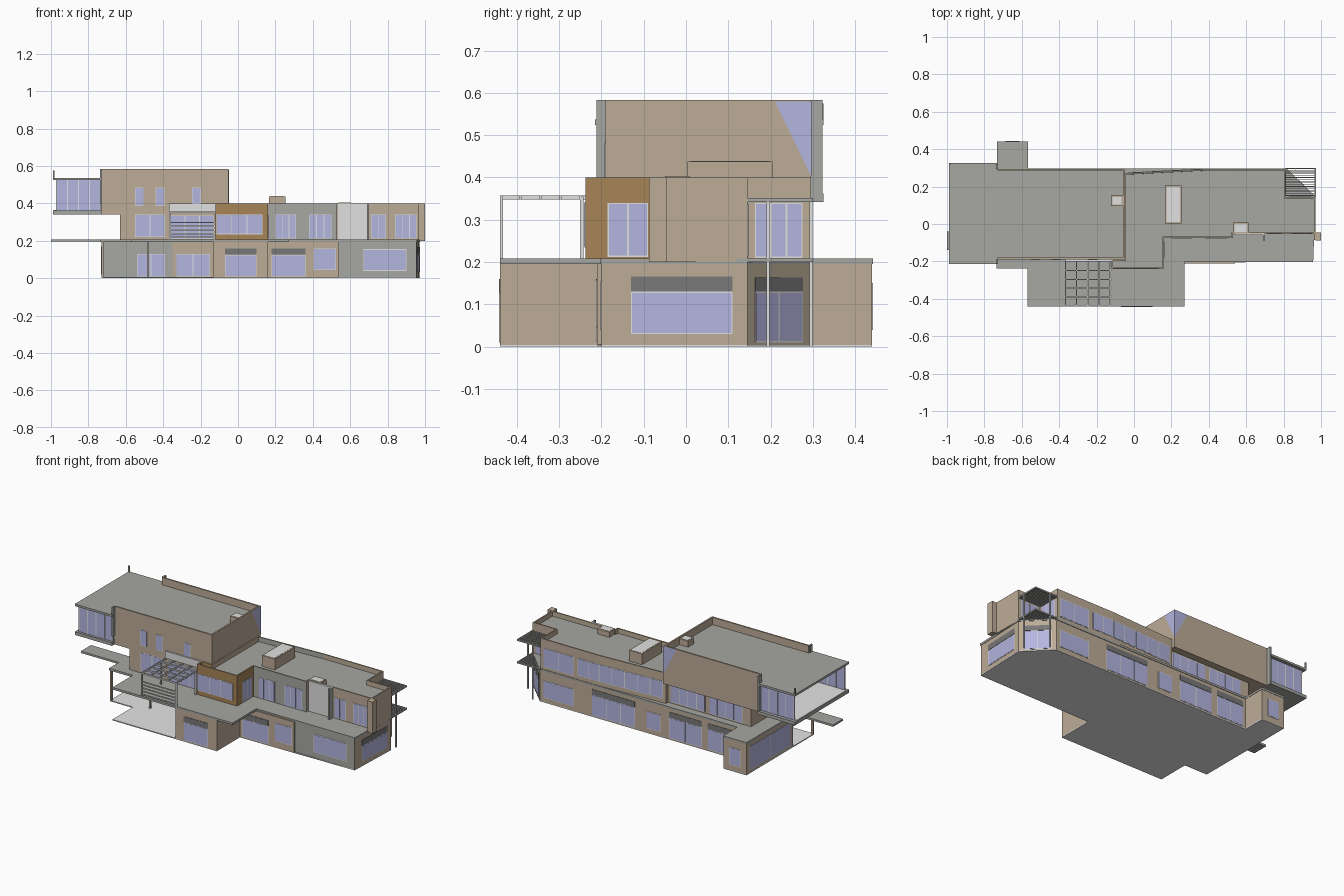
import bpy, bmesh
from mathutils import Vector

if "Cube" in bpy.data.objects:
    bpy.data.objects.remove(bpy.data.objects["Cube"])

COL = {"beige_render": (.505, .412, .307), "roof_grey": (.385, .39, .365), "light_panel": (.75, .75, .75),
       "pale_white": (.78, .78, .78), "window_glass": (.455, .465, .74), "brown_wood": (.385, .23, .095),
       "dark_header": (.19, .19, .19)}
MATS = []
for n, c in COL.items():
    m = bpy.data.materials.new(n)
    m.diffuse_color = (*c, 1)
    m.use_nodes = True
    m.node_tree.nodes["Principled BSDF"].inputs["Base Color"].default_value = m.diffuse_color
    MATS.append(m)
BEIGE, GREY, LIGHT, WHITE, GLASS, BROWN, DARK = range(7)


def rect(x0, x1, y0, y1):
    return [(x0, y0), (x1, y0), (x1, y1), (x0, y1)]


def make(name, prisms, rule=None, parapet=None):
    """One object from vertical prisms (outline, z0, z1, material); optional sunken roof and colour rule."""
    bm = bmesh.new()
    for pts, z0, z1, mi in prisms:
        face = bm.faces.new([bm.verts.new((x, y, z0)) for x, y in pts])
        ext = bmesh.ops.extrude_face_region(bm, geom=[face])["geom"]
        bmesh.ops.translate(bm, vec=(0, 0, z1 - z0), verts=[g for g in ext if isinstance(g, bmesh.types.BMVert)])
        for f in bm.faces:
            if f.tag is False:
                f.material_index, f.tag = mi, True
    bmesh.ops.recalc_face_normals(bm, faces=bm.faces[:])
    if parapet:
        top = max(bm.faces, key=lambda f: f.calc_center_median().z)
        bmesh.ops.inset_region(bm, faces=[top], thickness=parapet[0], use_even_offset=True)
        bmesh.ops.inset_region(bm, faces=[top], thickness=.0005, depth=-parapet[1], use_even_offset=True)
        top.material_index = GREY
    if rule:
        bm.normal_update()
        for f in bm.faces:
            r = rule(f.calc_center_median(), f.normal)
            if r is not None:
                f.material_index = r
    me = bpy.data.meshes.new(name)
    bm.to_mesh(me)
    bm.free()
    for m in MATS:
        me.materials.append(m)
    ob = bpy.data.objects.new(name, me)
    bpy.context.collection.objects.link(ob)
    return ob


def plate(p0, p1, t):
    """Thin strip outline on the outer (right-hand) side of the wall line p0 -> p1."""
    a, b = Vector(p0), Vector(p1)
    d = (b - a).normalized()
    n = Vector((d.y, -d.x)) * t
    return [tuple(a), tuple(b), tuple(b + n), tuple(a + n)]


def window(name, p0, p1, z0, z1, panes=2, header=0):
    a, b = Vector(p0), Vector(p1)
    w = (b - a).length
    parts = [(plate(a, b, .0015), z0, z1, LIGHT)]
    g = .0025 / w
    for i in range(panes):
        s, e = a.lerp(b, i / panes + g), a.lerp(b, (i + 1) / panes - g)
        parts.append((plate(s, e, .0025), z0 + .003, z1 - .003, GLASS))
    if header:
        parts.append((plate(a, b, .0025), z1 + .001, z1 + header, DARK))
    make(name, parts)


def front(name, x0, x1, y, z0, z1, panes=2, header=0):
    window(name, (x0, y), (x1, y), z0, z1, panes, header)


def back(name, x0, x1, y, z0, z1, panes=2, header=0):
    window(name, (x1, y), (x0, y), z0, z1, panes, header)


# ---- ground floor, with an open carport at the front left
ground = [(-.73, -.02), (-.13, -.02), (-.13, -.44), (.16, -.44), (.16, -.21), (.54, -.21),
          (.54, -.2), (.955, -.2), (.968, .145), (.815, .295), (-.57, .295), (-.57, .44), (-.73, .44)]


def ground_rule(c, n):
    if n.y < -.9 and c.x > .6:
        return GREY


make("ground_floor_walls", [(ground, .004, .198, BEIGE)], ground_rule)
make("carport_stone_cladding", [(plate((-.73, -.02), (-.35, -.02), .004), .006, .196, GREY)])
make("carport_posts", [(rect(-.73, -.718, -.235, -.223), .005, .196, BEIGE),
                       (rect(-.485, -.475, -.195, -.185), .005, .196, BEIGE)])
make("floor_plate", [([(-.73, -.235), (-.57, -.235), (-.57, -.44), (.16, -.44), (.16, -.21), (.955, -.2), (.968, .145),
                       (.815, .295), (-.57, .295), (-.57, .44), (-.73, .44)], 0, .006, WHITE)])
make("terrace_slab", [([(-.735, -.238), (-.57, -.238), (-.57, -.44), (.27, -.44), (.27, -.203), (.958, -.203),
                        (.971, .145), (.815, .298), (-.568, .298), (-.568, .442), (-.732, .442)], .195, .208, GREY)])
make("side_balcony_slab", [(rect(-1, -.6, -.14, -.04), .196, .208, GREY)])

front("carport_window_left", -.54, -.39, -.024, .01, .13, 2)
front("carport_window_right", -.33, -.15, -.02, .01, .13, 2)
front("front_room_window", -.07, .1, -.44, .01, .125, 1, .035)
front("front_door_window", .18, .36, -.21, .01, .125, 1, .035)
front("front_square_window", .405, .525, -.21, .045, .16, 1)
front("front_wide_window", .67, .9, -.2, .04, .155, 1)
window("right_wide_window", (.958, -.13), (.967, .11), .03, .13, 1, .036)
window("porch_door", (.95, .163), (.835, .275), .01, .13, 2, .033)
window("left_large_window", (-.73, .41), (-.73, 0), .02, .17, 2)
back("back_box_window", -.69, -.61, .44, .04, .15, 1)
for i, (x0, x1, z0, k, h) in enumerate([(.58, .79, .03, 1, 0), (.15, .45, .01, 3, .035), (-.03, .07, .03, 1, 0),
                                        (-.32, -.09, .01, 2, .035), (-.55, -.36, .01, 2, .035)]):
    back(f"back_ground_window_{i}", x0, x1, .295, z0, .14, k, h)

# ---- first floor, right wing with sunken roof
upper = [(-.12, -.238), (.16, -.238), (.16, -.075), (.53, -.075), (.53, -.05), (.97, -.05), (.97, .145), (.81, .145),
         (.81, .295), (.4, .295), (-.05, .272), (-.05, -.19), (-.12, -.19)]


def upper_rule(c, n):
    if abs(n.z) > .5:
        return None
    if c.y < -.12 and c.x < .17:
        return BROWN
    if n.y < -.9 and .17 < c.x < .53:
        return GREY


make("right_wing_walls", [(upper, .2, .4, BEIGE)], upper_rule, (.008, .03))
make("light_wall_panel", [(rect(.535, .7, -.058, -.05), .208, .4, LIGHT)])
make("terrace_fins", [(rect(.69, .7, -.087, -.05), .208, .4, GREY), (rect(.963, .973, -.085, -.05), .208, .4, BEIGE)])
make("corner_flue", [(rect(.97, 1, -.087, -.045), .2, .4, BEIGE)])
front("wood_box_window", -.115, .13, -.238, .235, .342, 3)
window("wood_box_side_window", (.16, -.185), (.16, -.09), .212, .34, 2)
front("terrace_window_left", .2, .31, -.075, .212, .34, 3)
front("terrace_window_right", .38, .5, -.075, .212, .34, 3)
front("terrace_window_east_a", .71, .79, -.05, .212, .34, 2)
front("terrace_window_east_b", .84, .955, -.05, .212, .34, 3)
window("corner_balcony_window", (.81, .163), (.81, .275), .21, .34, 3)
window("corner_balcony_side_window", (.95, .145), (.83, .145), .21, .34, 2)
back("back_upper_window_east", .58, .79, .295, .225, .345, 2)
# the back wall of this wing is slightly skewed near the top storey
window("back_upper_strip_window_a", (.55, .295), (.4, .295), .235, .345, 2)
window("back_upper_strip_window_b", (.4, .295), (-.03, .273), .235, .345, 5)

# ---- first floor, left wing under the top storey
make("left_wing_walls", [(rect(-.63, -.05, -.185, .25), .2, .345, BEIGE)])
front("left_wing_window", -.55, -.39, -.185, .22, .34, 2)
front("pergola_window", -.36, -.13, -.185, .21, .335, 3)
make("light_fascia", [(rect(-.37, -.12, -.2, -.19), .355, .4, LIGHT)])
back("back_left_wing_window_a", -.31, -.07, .25, .215, .335, 4)
back("back_left_wing_window_b", -.57, -.34, .25, .215, .335, 4)

# ---- top storey
make("top_storey_walls", [(rect(-.73, -.05, -.19, .295), .342, .53, BEIGE)])
make("top_parapets", [(rect(-.73, -.05, -.19, -.18), .53, .583, BEIGE), (rect(-.73, -.05, .285, .295), .53, .583, BEIGE),
                      (rect(-.06, -.05, -.18, .285), .53, .583, BEIGE)])
make("top_roof_slab", [([(-.99, -.215), (-.73, -.215), (-.73, -.18), (-.06, -.18), (-.06, .285), (-.73, .285),
                         (-.73, .325), (-.99, .325)], .524, .537, GREY)])
make("top_end_fins", [(rect(-.737, -.727, -.212, -.19), .4, .583, GREY), (rect(-.737, -.727, .295, .322), .342, .583, GREY),
                      (rect(-.99, -.982, .317, .325), .524, .575, GREY)])
for i, x in enumerate((-.55, -.44, -.245)):
    front(f"top_narrow_window_{i}", x, x + .046, -.19, .385, .485, 1)

# triangular corner glazing, folded around the back right corner
bm = bmesh.new()
o = .002
ring = [bm.verts.new(p) for p in ((-.05 + o, .21, .58), (-.05 + o, .295 + o, .58), (-.05 + o, .295 + o, .4), (-.14, .295 + o, .58))]
bm.faces.new((ring[0], ring[2], ring[1]))
bm.faces.new((ring[1], ring[2], ring[3]))
me = bpy.data.meshes.new("corner_triangle_glazing")
bm.to_mesh(me)
bm.free()
me.materials.append(MATS[GLASS])
bpy.context.collection.objects.link(bpy.data.objects.new("corner_triangle_glazing", me))

# ---- cantilevered room: glass front and back, open end with a white floor
make("glass_room_floor", [(rect(-.99, -.73, -.215, .325), .342, .362, GREY),
                          (rect(-.985, -.735, -.19, .3), .36, .364, WHITE)])
for name, y in (("glass_room_front", -.2), ("glass_room_back", .3)):
    step = .235 / 4
    make(name, [(rect(-.97 + step * i + .003, -.97 + step * (i + 1) - .003, y, y + .005), .362, .524, GLASS) for i in range(4)]
         + [(rect(-.973 + step * i, -.967 + step * i, y - .001, y + .006), .362, .524, LIGHT) for i in range(5)])


# ---- roof boxes with light tops
def roof_box(name, x0, x1, y0, y1, z0, z1):
    make(name, [(rect(x0, x1, y0, y1), z0, z1, BEIGE),
                (rect(x0 + .008, x1 - .008, y0 + .008, y1 - .008), z1 - .01, z1 + .001, LIGHT)])


roof_box("long_skylight", .165, .255, .003, .205, .365, .438)
roof_box("small_chimney", .53, .612, -.05, .008, .365, .403)
roof_box("top_chimney", -.122, -.06, .095, .152, .53, .575)

# ---- terrace pergola: posts, roof grid and front louvres
parts = [(rect(x, x + .008, y, y + .008), .208, .355, LIGHT) for x in (-.37, -.128) for y in (-.44, -.25)]
parts += [(rect(-.37 + .06 * i, -.364 + .06 * i, -.44, -.19), .348, .357, LIGHT) for i in range(5)]
parts += [(rect(-.37, -.12, -.44 + .047 * i, -.434 + .047 * i), .348, .357, LIGHT) for i in range(5)]
parts += [(rect(-.37, -.12, -.438, -.433), .215 + .02 * i, .222 + .02 * i, LIGHT) for i in range(5)]
make("terrace_pergola", parts)

# ---- slatted canopies and posts at the back right corner
for name, z in (("upper_canopy", .342), ("lower_canopy", .2)):
    parts = [(rect(.81, .973, .293, .3), z, z + .009, GREY), (rect(.966, .973, .145, .3), z, z + .009, GREY)]
    parts += [(rect(.81, .968, .15 + .012 * i, .1545 + .012 * i), z + .001, z + .008, GREY) for i in range(12)]
    make(name, parts)
make("canopy_posts", [(rect(x, x + .007, y, y + .007), 0, .345, LIGHT) for x, y in ((.965, .19), (.86, .292))])
